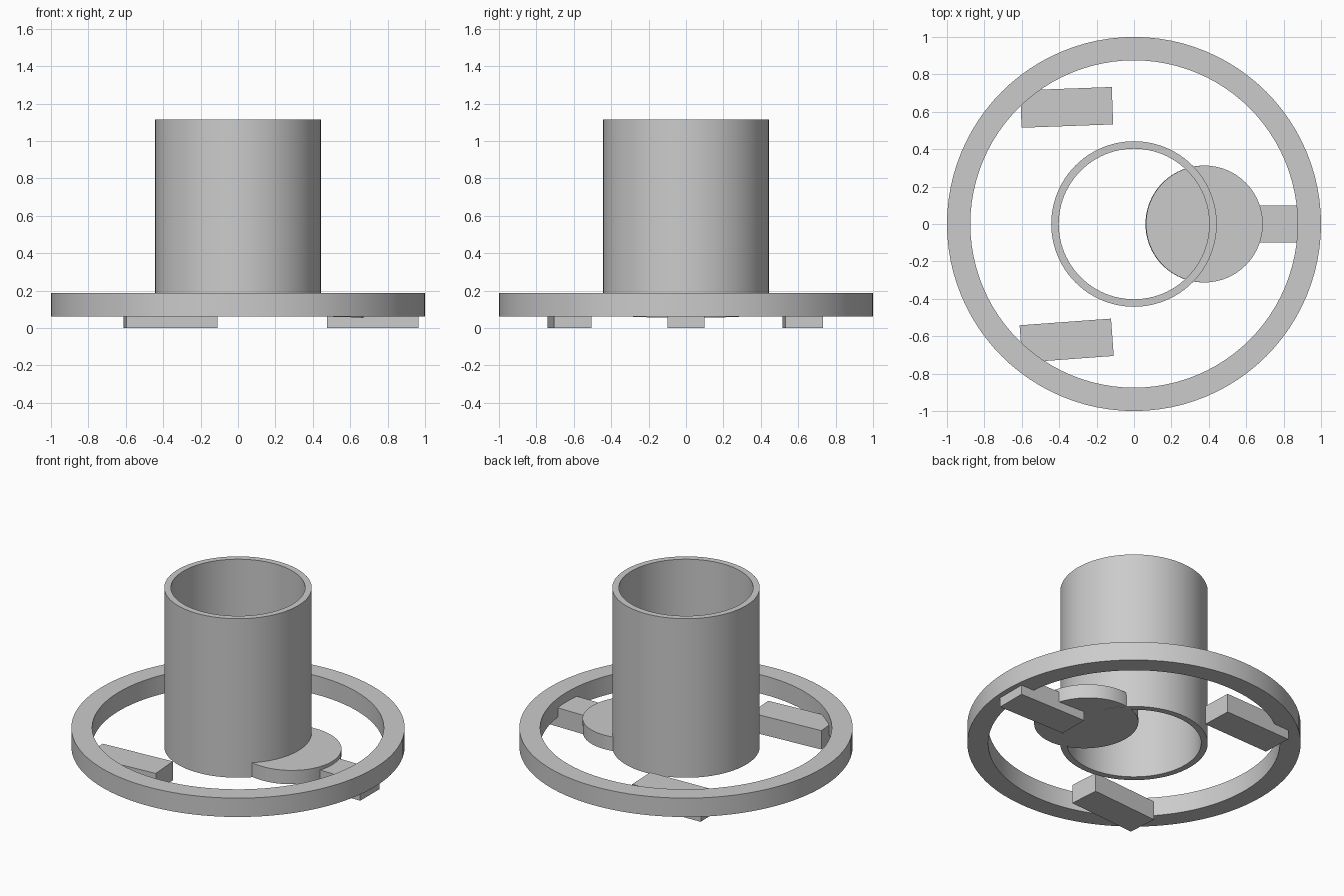
import bpy
import math

if "Cube" in bpy.data.objects:
    bpy.data.objects.remove(bpy.data.objects["Cube"], do_unlink=True)

GREY = (0.6, 0.6, 0.6, 1.0)
grey = bpy.data.materials.new("plain_grey")
grey.use_nodes = True
grey.diffuse_color = GREY
grey.node_tree.nodes["Principled BSDF"].inputs["Base Color"].default_value = GREY


def finish(obj, name):
    obj.name = name
    obj.data.materials.append(grey)
    bpy.ops.object.shade_smooth_by_angle(angle=math.radians(30))
    return obj


def ring(name, outer, inner, bottom, top, sides=96):
    """Hollow round band swept from a rectangular section."""
    section = [(outer, bottom), (outer, top), (inner, top), (inner, bottom)]
    verts, faces = [], []
    n = len(section)
    for i in range(sides):
        a = math.tau * i / sides
        verts += [(r * math.cos(a), r * math.sin(a), z) for r, z in section]
        j = (i + 1) % sides
        for k in range(n):
            m = (k + 1) % n
            faces.append((i * n + k, j * n + k, j * n + m, i * n + m))
    mesh = bpy.data.meshes.new(name)
    mesh.from_pydata(verts, [], faces)
    mesh.update()
    obj = bpy.data.objects.new(name, mesh)
    bpy.context.collection.objects.link(obj)
    bpy.ops.object.select_all(action="DESELECT")
    obj.select_set(True)
    bpy.context.view_layer.objects.active = obj
    return finish(obj, name)


# Wide base hoop and the open tube standing inside it
ring("base_hoop", 1.0, 0.875, 0.0625, 0.1875)
ring("upright_tube", 0.4425, 0.4025, 0.0625, 1.115)

# Slightly tilted disc passing through the tube wall
bpy.ops.mesh.primitive_cylinder_add(
    vertices=96, radius=0.3125, depth=0.0925,
    location=(0.375, 0, 0.11), rotation=(0, math.radians(1.57), 0))
finish(bpy.context.object, "side_disc")

# Three feet spaced evenly round the hoop, each turned only a little
for i in range(3):
    a = math.tau * i / 3
    bpy.ops.mesh.primitive_cube_add(
        size=1, location=(0.72 * math.cos(a), 0.72 * math.sin(a), 0.0625),
        rotation=(0, 0, math.radians(a)))
    foot = bpy.context.object
    foot.scale = (0.49, 0.2, 0.125)
    bpy.ops.object.transform_apply(location=False, rotation=False, scale=True)
    finish(foot, f"foot_{i + 1}")
